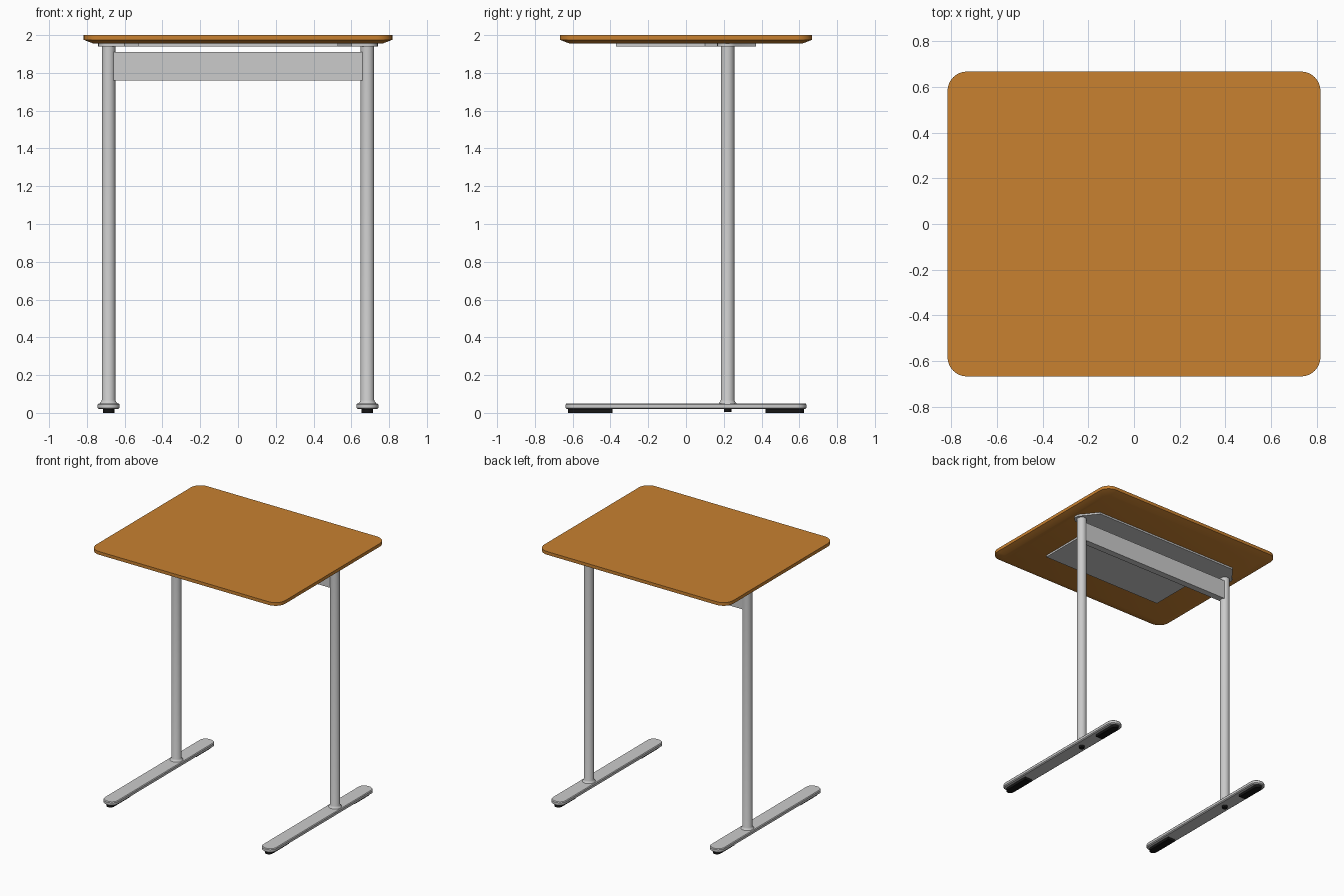
import bpy, bmesh, math

if "Cube" in bpy.data.objects:
    bpy.data.objects.remove(bpy.data.objects["Cube"])


def material(name, rgb):
    m = bpy.data.materials.new(name)
    m.diffuse_color = (*rgb, 1)
    m.use_nodes = True
    m.node_tree.nodes["Principled BSDF"].inputs["Base Color"].default_value = m.diffuse_color
    return m


WOOD = material("orange_wood", (0.58, 0.22, 0.03))
RUBBER = material("black_rubber", (0.008, 0.008, 0.008))


def arc(cx, cy, r, a0, a1, n=8):
    return [(cx + r * math.cos(math.radians(a0 + (a1 - a0) * i / n)),
             cy + r * math.sin(math.radians(a0 + (a1 - a0) * i / n))) for i in range(n + 1)]


def rounded(hx, hy, r, cx=0, cy=0):
    pts = []
    for sx, sy, a in ((1, 1, 0), (-1, 1, 90), (-1, -1, 180), (1, -1, 270)):
        pts += arc(cx + sx * (hx - r), cy + sy * (hy - r), r, a, a + 90)
    return pts


def circle(cx, cy, r, n=32):
    return arc(cx, cy, r, 0, 360, n)[:-1]


def loft(name, rings, mat=None):
    """Skin outlines with equal point counts; rings = [(z, outline), ...]."""
    bm = bmesh.new()
    loops = [[bm.verts.new((x, y, z)) for x, y in pts] for z, pts in rings]
    n = len(loops[0])
    for a, b in zip(loops, loops[1:]):
        for i in range(n):
            j = (i + 1) % n
            bm.faces.new((a[i], a[j], b[j], b[i]))
    bm.faces.new(loops[0][::-1])
    bm.faces.new(loops[-1])
    bmesh.ops.recalc_face_normals(bm, faces=bm.faces)
    me = bpy.data.meshes.new(name)
    bm.to_mesh(me)
    bm.free()
    ob = bpy.data.objects.new(name, me)
    bpy.context.collection.objects.link(ob)
    if mat:
        me.materials.append(mat)
    bpy.ops.object.select_all(action='DESELECT')
    bpy.context.view_layer.objects.active = ob
    ob.select_set(True)
    bpy.ops.object.shade_smooth_by_angle(angle=math.radians(25))
    return ob


LX, LY = 0.685, 0.22  # leg position

# Tabletop with chamfered underside
loft("tabletop", [(1.955, rounded(0.765, 0.615, 0.06)),
                  (1.975, rounded(0.817, 0.668, 0.085)),
                  (2.0, rounded(0.817, 0.668, 0.085))], WOOD)

# Mounting plate with ears over the legs
half = ([(0.53, -0.37), (0.53, 0.10), (0.60, 0.165)]
        + arc(LX, LY, 0.055, -90, 55) + [(0.635, 0.37)])
plate = half + [(-x, y) for x, y in reversed(half)]
loft("mounting_plate", [(1.941, plate), (1.956, plate)])

# Cross beam between the legs
beam = [(0.67, LY - 0.026), (0.67, LY + 0.026), (-0.67, LY + 0.026), (-0.67, LY - 0.026)]
loft("cross_beam", [(1.76, beam), (1.91, beam)])

for side, s in (("left", -1), ("right", 1)):
    x = s * LX
    # Tubular leg with a weld flare at the foot
    loft(side + "_leg", [(z, circle(x, LY, r)) for z, r in
                         ((0.045, 0.05), (0.052, 0.046), (0.058, 0.040), (0.068, 0.036), (1.945, 0.036))])
    # Foot bar
    loft(side + "_foot", [(0.02, rounded(0.050, 0.631, 0.047, x)),
                          (0.026, rounded(0.058, 0.638, 0.054, x)),
                          (0.044, rounded(0.058, 0.638, 0.054, x)),
                          (0.05, rounded(0.053, 0.633, 0.049, x))])
    # Rubber pads: rounded outside, square inside
    for end, d, inner in (("front", -1, 0.39), ("back", 1, 0.42)):
        pad = [(px, d * py) for px, py in
               [(x - 0.03, inner), (x + 0.03, inner)] + arc(x, 0.595, 0.03, 0, 180, 12)]
        loft(f"{side}_{end}_pad", [(0.0, pad), (0.022, pad)], RUBBER)
    button = circle(x, LY, 0.02, 20)
    loft(side + "_round_pad", [(0.004, button), (0.022, button)], RUBBER)
